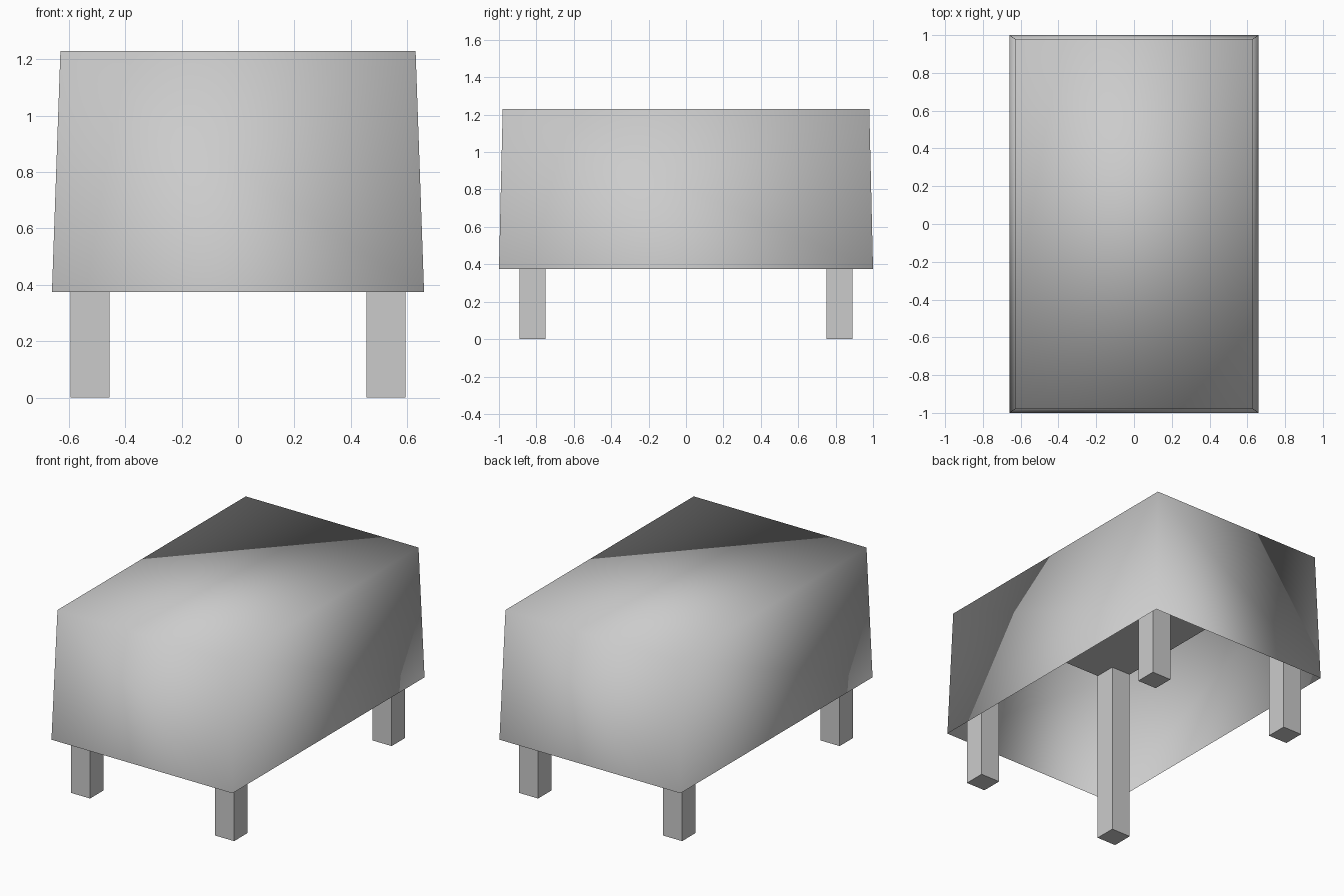
import bpy, bmesh

if "Cube" in bpy.data.objects:
    bpy.data.objects.remove(bpy.data.objects["Cube"])


def make_object(name, bm, smooth=False):
    for f in bm.faces:
        f.smooth = smooth
    mesh = bpy.data.meshes.new(name)
    bm.to_mesh(mesh)
    bm.free()
    obj = bpy.data.objects.new(name, mesh)
    bpy.context.collection.objects.link(obj)
    return obj


def box(name, x0, x1, y0, y1, z0, z1):
    bm = bmesh.new()
    bmesh.ops.create_cube(bm, size=1)
    for v in bm.verts:
        v.co = (x1 if v.co.x > 0 else x0,
                y1 if v.co.y > 0 else y0,
                z1 if v.co.z > 0 else z0)
    return make_object(name, bm)


# Draped cloth: tapered open-bottomed cover, fully smooth shaded
bm = bmesh.new()
bmesh.ops.create_cube(bm, size=2)
bottom = [f for f in bm.faces if f.normal.z < -0.5]
bmesh.ops.delete(bm, geom=bottom, context='FACES_ONLY')
for v in bm.verts:
    top = v.co.z > 0
    v.co.x *= 0.63 if top else 0.66
    v.co.y *= 0.98 if top else 1.0
    v.co.z = 1.23 if top else 0.375
make_object("tablecloth", bm, smooth=True)

# Table top hidden under the cloth
box("table_top", -0.595, 0.595, -0.89, 0.89, 1.15, 1.22)

# Four square legs flush with the table top corners
for sx, side in ((-1, "left"), (1, "right")):
    for sy, end in ((-1, "front"), (1, "back")):
        xs = sorted((sx * 0.455, sx * 0.595))
        ys = sorted((sy * 0.75, sy * 0.89))
        box(f"{end}_{side}_leg", *xs, *ys, 0, 1.15)
